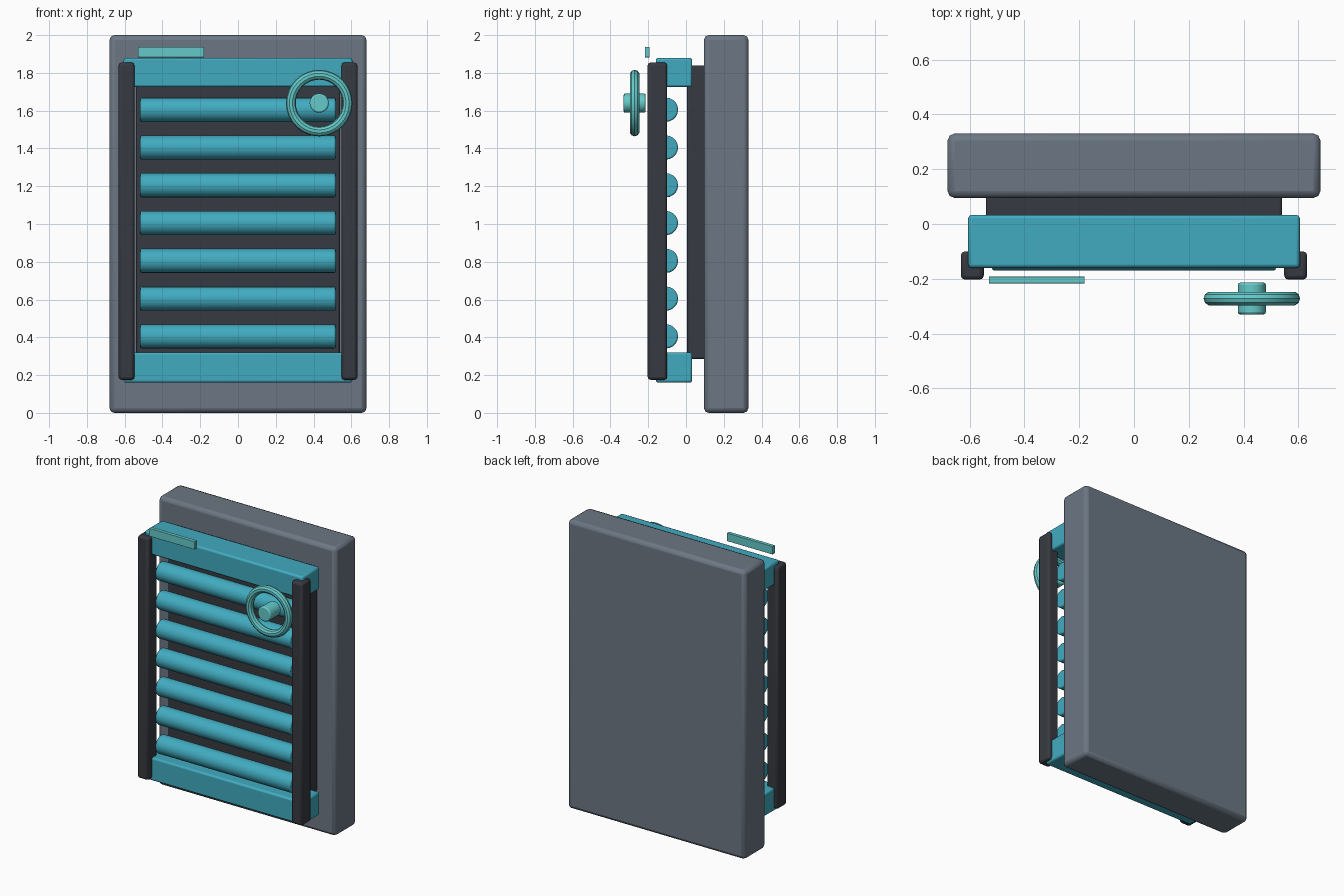
import bpy
import math

default = bpy.data.objects.get("Cube")
if default:
    bpy.data.objects.remove(default, do_unlink=True)


def material(name, rgb):
    mat = bpy.data.materials.new(name)
    mat.use_nodes = True
    colour = (*rgb, 1)
    mat.diffuse_color = colour
    mat.node_tree.nodes["Principled BSDF"].inputs["Base Color"].default_value = colour
    return mat


slate = material("slate grey", (0.15, 0.185, 0.23))
charcoal = material("charcoal", (0.037, 0.042, 0.052))
teal = material("teal", (0.053, 0.41, 0.53))
aqua = material("pale aqua", (0.13, 0.59, 0.59))


def finish(name, mat, bevel=0):
    """Name, colour, round and smooth the active object."""
    obj = bpy.context.object
    obj.name = name
    obj.data.materials.append(mat)
    bpy.ops.object.transform_apply(location=False, rotation=True, scale=True)
    if bevel:
        mod = obj.modifiers.new("rounded edges", "BEVEL")
        mod.width = bevel
        mod.segments = 2
        mod.limit_method = "ANGLE"
        mod.angle_limit = math.radians(40)
    bpy.ops.object.shade_smooth_by_angle(angle=math.radians(35))
    return obj


def box(name, x, y, z, mat, bevel=0):
    """Box from (low, high) extents on each axis."""
    spans = (x, y, z)
    bpy.ops.mesh.primitive_cube_add(size=1, location=[(a + b) / 2 for a, b in spans])
    bpy.context.object.scale = [b - a for a, b in spans]
    return finish(name, mat, bevel)


def rod(name, radius, length, centre, rotation, sides, mat, bevel):
    bpy.ops.mesh.primitive_cylinder_add(vertices=sides, radius=radius, depth=length,
                                        location=centre, rotation=rotation)
    return finish(name, mat, bevel)


# Wall slab and the dark recess panel
box("wall_slab", (-0.68, 0.68), (0.095, 0.33), (0, 2), slate, 0.025)
box("recess_panel", (-0.54, 0.54), (0.005, 0.11), (0.285, 1.84), charcoal, 0.01)

# Frame rails and side guides
for name, z in (("bottom_rail", (0.16, 0.32)), ("top_rail", (1.725, 1.88))):
    box(name, (-0.605, 0.605), (-0.16, 0.033), z, teal, 0.012)
for name, x in (("right_guide", (-0.632, -0.548)), ("left_guide", (0.548, 0.632))):
    box(name, x, (-0.203, -0.1), (0.175, 1.855), charcoal, 0.015)

# Horizontal shutter rolls
for i in range(7):
    rod(f"shutter_roll_{i + 1}", 0.064, 1.035, (0, -0.106, 0.405 + 0.2 * i),
        (0, math.pi / 2, 0), 20, teal, 0.008)

# Handwheel and hub
wheel = (0.43, -0.272, 1.64)
bpy.ops.mesh.primitive_torus_add(major_radius=0.15, minor_radius=0.026,
                                 major_segments=32, minor_segments=10,
                                 location=wheel, rotation=(math.pi / 2, 0, 0))
finish("handwheel_rim", aqua)
rod("handwheel_hub", 0.051, 0.116, wheel, (math.pi / 2, 0, 0), 20, aqua, 0.008)

# Name plate above the top rail
box("name_plate", (-0.53, -0.18), (-0.217, -0.192), (1.882, 1.938), aqua, 0.002)
